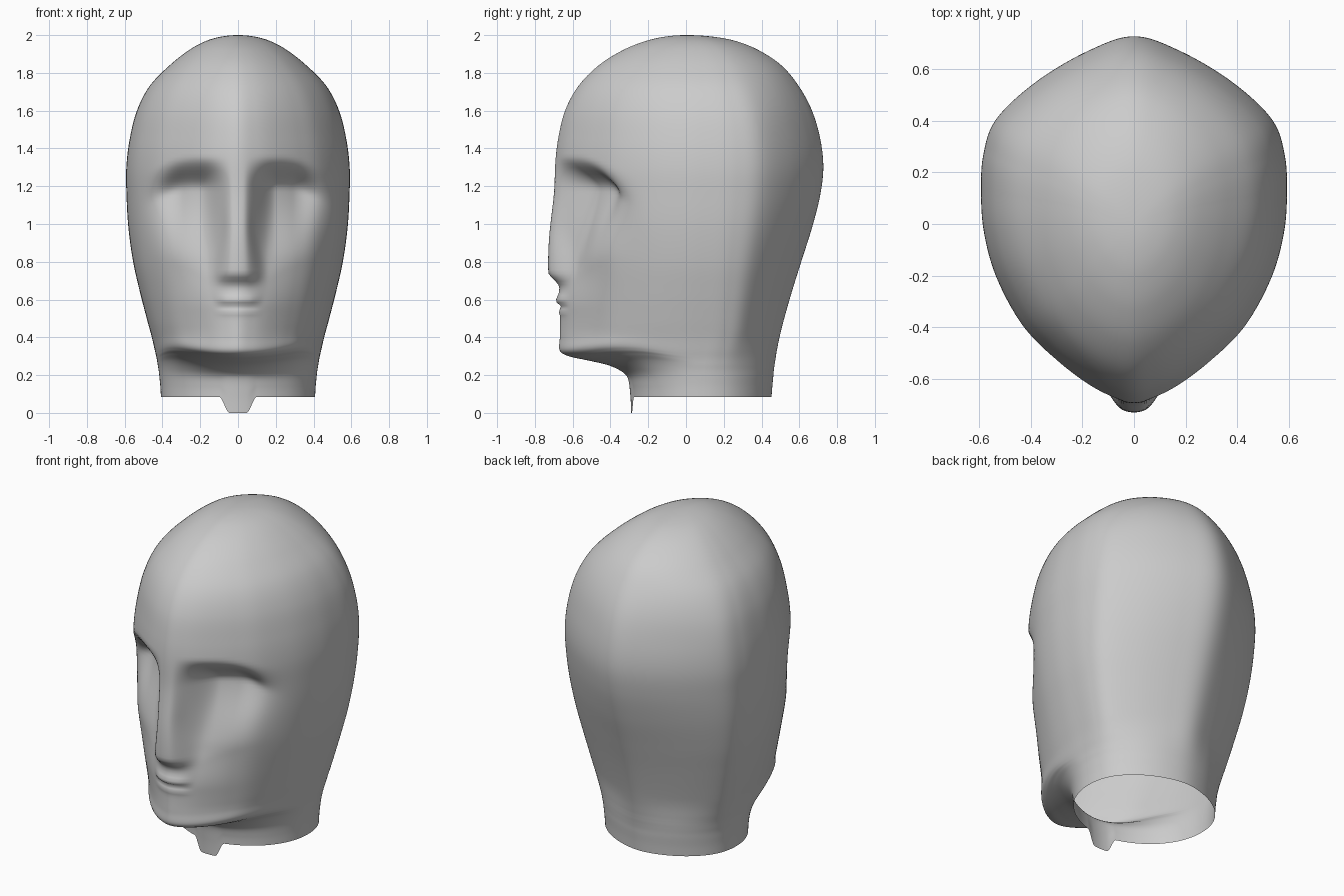
import bpy, bmesh
from math import exp, sqrt

if "Cube" in bpy.data.objects:
    bpy.data.objects.remove(bpy.data.objects["Cube"])

# Vertical profile rows: height, front y, back y, half width
ROWS = [(.085, -.29, .453, .408), (.14, -.295, .457, .411), (.19, -.31, .462, .416),
        (.225, -.35, .465, .420), (.255, -.42, .469, .425), (.28, -.53, .473, .429),
        (.30, -.62, .476, .433), (.33, -.668, .481, .440), (.40, -.668, .495, .456),
        (.50, -.666, .52, .483), (.64, -.67, .56, .519), (.80, -.675, .61, .555),
        (.98, -.685, .667, .58), (1.15, -.69, .71, .59), (1.3, -.693, .727, .591),
        (1.45, -.677, .711, .573), (1.6, -.64, .667, .535), (1.73, -.57, .597, .468),
        (1.84, -.462, .505, .362), (1.92, -.335, .385, .26), (1.968, -.215, .265, .172),
        (1.992, -.11, .14, .088), (2.0, 0, 0, 0)]

# Half cross-section, front to back, in unit widths and depths
SECTION = [(0, -1), (.17, -.965), (.35, -.888), (.56, -.76), (.74, -.61), (.9, -.385),
           (.98, -.17), (1, .03), (.985, .27), (.9, .49), (.64, .72), (.3, .91), (0, 1)]


def spline(points, before, after, steps):
    """Smooth curve through points, with given phantom end points."""
    p = [before] + list(points) + [after]
    out = []
    for i in range(1, len(p) - 2):
        for k in range(steps):
            t = k / steps
            out.append(tuple(.5 * (2 * b + (c - a) * t + (2 * a - 5 * b + 4 * c - d) * t * t
                                   + (3 * b - a - 3 * c + d) * t ** 3)
                             for a, b, c, d in zip(*p[i - 1:i + 3])))
    out.append(tuple(points[-1]))
    return out


def step(a, b, v):
    t = max(0, min(1, (v - a) / (b - a)))
    return t * t * (3 - 2 * t)


def bell(v, centre, width):
    return exp(-((v - centre) / width) ** 2)


def face_offset(x, z):
    """Depth change of the face: positive sinks in, negative stands out."""
    # eye sockets under a sloping brow, fading down the cheeks
    v = 1.30 - 1.3 * max(0, x - .22) ** 2 - z
    fade = .62 - .6 * max(0, x - .12)
    d = .16 * step(-.06, .12, v) * (1 - step(.04, fade, v)) * step(.03, .2, x) * (1 - step(.29, .53, x))
    # hollows beside the nose
    d += .035 * step(.04, .16, x) * (1 - step(.15, .42, x)) * step(.55, .80, z) * (1 - step(.85, 1.25, z))
    # nose ridge
    width = .07 + .04 * (1 - step(.72, 1.0, z))
    d -= .056 * exp(-(x / width) ** 4) * step(.665, .745, z) * (1 - step(.75, 1.3, z))
    # lips and mouth line
    mouth = 1 - step(.06, .14, x)
    d += mouth * (.016 * bell(z, .562, .014) - .02 * bell(z, .595, .03) - .007 * bell(z, .54, .02))
    return d


# Head and neck: loft half the head, then mirror it
rows = spline(ROWS, (.03, -.29, .449, .405), (1.992, .11, -.14, -.088), 8)
section = spline(SECTION, (-.17, -.965), (-.3, .91), 10)
bm = bmesh.new()
grid = []
for z0, front, back, width in rows:
    yc = .1 * (1 - (1 - width / .6) ** 2)
    # neck and crown are rounder than the face
    rounder = .7 * (1 - step(.2, .45, z0)) + .55 * step(1.45, 1.95, z0)
    ring = []
    for u, s in section:
        x, z = u * width, z0
        circle = sqrt(max(0, 1 - u * u)) * (-1 if s < .03 else 1)
        s += (circle - s) * rounder
        y = yc + s * ((yc - front) if s < 0 else (back - yc))
        if s < 0:
            y += face_offset(x, z0)
            z += .075 * u * u * (1 - u ** 6) * bell(z0, .31, .09)      # jaw rises sideways
            z -= .085 * (1 - step(.045, .1, x)) * (1 - step(.085, .2, z0))  # throat tab
        ring.append(bm.verts.new((x, y, z)))
    grid.append(ring)
for a, b in zip(grid, grid[1:]):
    for i in range(len(section) - 1):
        bm.faces.new((a[i], a[i + 1], b[i + 1], b[i]))
bmesh.ops.remove_doubles(bm, verts=bm.verts, dist=1e-5)
bmesh.ops.recalc_face_normals(bm, faces=bm.faces)
if sum(f.normal.x * f.calc_area() for f in bm.faces) < 0:
    bmesh.ops.reverse_faces(bm, faces=bm.faces)
for f in bm.faces:
    f.smooth = True

mesh = bpy.data.meshes.new("head")
bm.to_mesh(mesh)
bm.free()
head = bpy.data.objects.new("head", mesh)
bpy.context.collection.objects.link(head)
mirror = head.modifiers.new("mirror", 'MIRROR')
mirror.use_axis[0] = True
mirror.use_clip = True
mirror.merge_threshold = .0005
